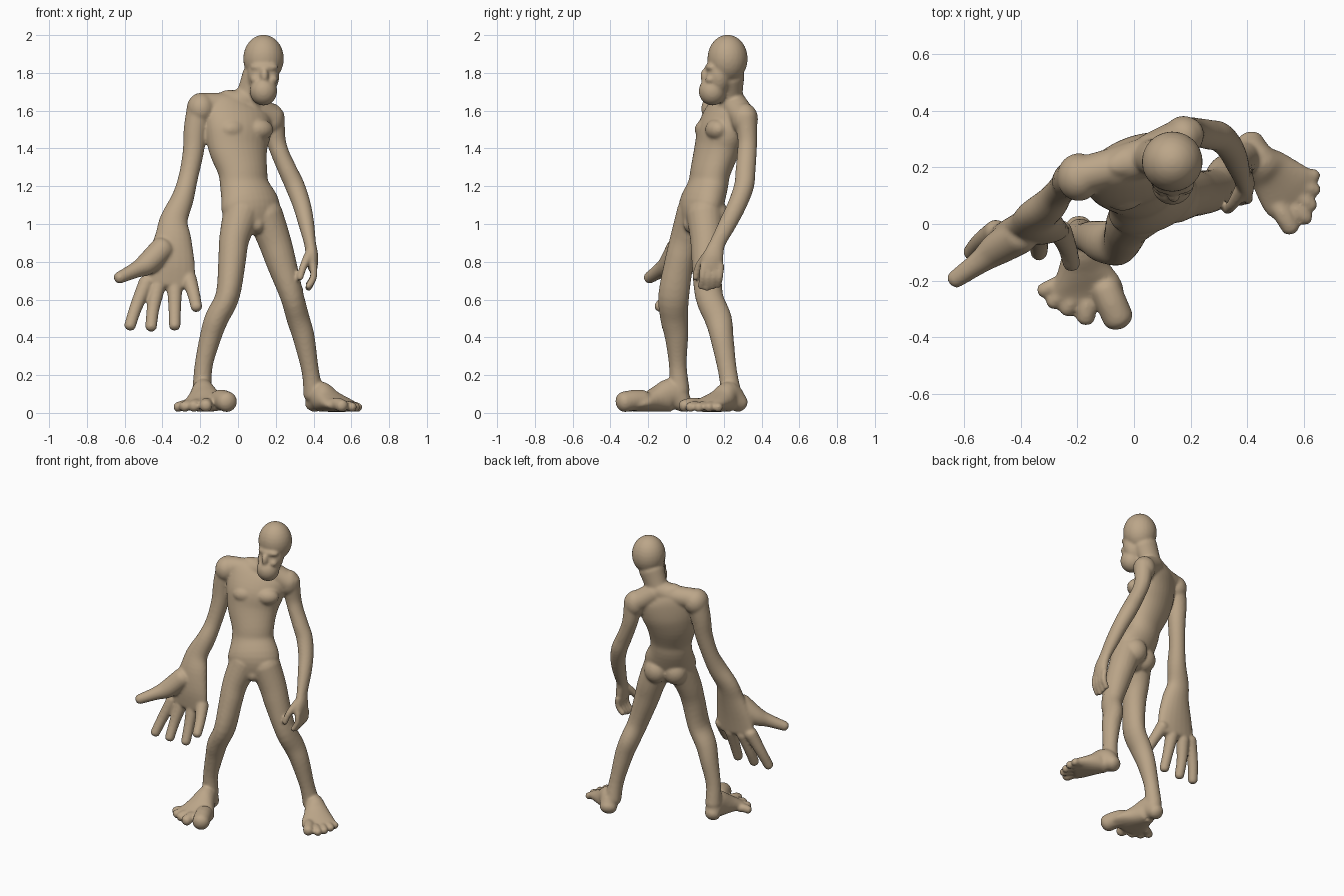
import bpy, bmesh, math
from mathutils import Vector, Matrix

bm = bmesh.new()


def tube(pts, u=(1, 0, 0), sub=4, n=20):
    """Loft ellipses (x, y, z, half width along u[, half depth]) with rounded ends."""
    pts = [p if len(p) == 5 else (*p, p[3]) for p in pts]
    u = Vector(u)
    rings = []
    ext = [pts[0]] + pts + [pts[-1]]
    for i in range(1, len(pts)):
        p0, p1, p2, p3 = ext[i - 1:i + 3]
        for k in range(sub + (i == len(pts) - 1)):
            t = k / sub
            rings.append([0.5 * (2 * b + (c - a) * t + (2 * a - 5 * b + 4 * c - d) * t * t
                                 + (3 * b - a - 3 * c + d) * t ** 3)
                          for a, b, c, d in zip(p0, p1, p2, p3)])
    frames = []
    for i, r in enumerate(rings):
        t = (Vector(rings[min(i + 1, len(rings) - 1)][:3]) - Vector(rings[max(i - 1, 0)][:3])).normalized()
        frames.append((Vector(r[:3]), r[3], r[4], t))

    def cap(f, sign):
        c, a, b, t = f
        out = []
        for k in range(1, 5):
            g = math.radians(21 * k)
            out.append((c + t * sign * 0.8 * min(a, b) * math.sin(g), a * math.cos(g), b * math.cos(g), t))
        return out
    frames = cap(frames[0], -1)[::-1] + frames + cap(frames[-1], 1)
    loops = []
    for c, a, b, t in frames:
        e1 = (u - t * u.dot(t)).normalized()
        e2 = t.cross(e1)
        loops.append([bm.verts.new(c + e1 * a * math.cos(2 * math.pi * j / n) + e2 * b * math.sin(2 * math.pi * j / n))
                      for j in range(n)])
    for l0, l1 in zip(loops, loops[1:]):
        for j in range(n):
            bm.faces.new((l0[j], l0[(j + 1) % n], l1[(j + 1) % n], l1[j]))
    bm.faces.new(loops[0][::-1])
    bm.faces.new(loops[-1])


def ball(x, y, z, rx, ry=None, rz=None, tilt=0):
    """Ellipsoid, optionally turned about z."""
    m = (Matrix.Translation((x, y, z)) @ Matrix.Rotation(tilt, 4, 'Z')
         @ Matrix.Diagonal((rx, ry or rx, rz or rx, 1)))
    bmesh.ops.create_uvsphere(bm, u_segments=24, v_segments=14, radius=1, matrix=m)


YAW = math.radians(24)
SIDE = (math.cos(YAW), math.sin(YAW), 0)

# torso, turned slightly to the left
tube([(0.07, 0.065, 1.01, 0.15, 0.085), (0.065, 0.08, 1.1, 0.165, 0.105), (0.035, 0.115, 1.2, 0.136, 0.1),
      (0.025, 0.13, 1.28, 0.136, 0.1), (0.0, 0.165, 1.4, 0.165, 0.11), (0.0, 0.19, 1.5, 0.185, 0.115),
      (0.0, 0.22, 1.6, 0.18, 0.09), (0.01, 0.235, 1.65, 0.12, 0.06)], SIDE, n=32)
# chest muscles, buttocks, crotch
ball(-0.025, 0.105, 1.5, 0.075, 0.055, 0.055, YAW)
ball(0.115, 0.16, 1.5, 0.075, 0.055, 0.055, YAW)
ball(0.01, 0.105, 1.04, 0.08, 0.075, 0.085)
ball(0.12, 0.155, 1.04, 0.08, 0.075, 0.085)
ball(0.1, 0.035, 1.0, 0.045, 0.05, 0.05)
# shoulders and neck
ball(-0.195, 0.165, 1.61, 0.077, 0.085, 0.085)
ball(0.175, 0.31, 1.555, 0.07, 0.072, 0.085)
tube([(0.04, 0.235, 1.655, 0.07), (-0.06, 0.205, 1.63, 0.068), (-0.17, 0.175, 1.63, 0.066)], (0, 1, 0))
tube([(0.06, 0.25, 1.64, 0.07), (0.13, 0.285, 1.59, 0.07), (0.18, 0.31, 1.56, 0.07)], (0, 1, 0))
tube([(0.04, 0.235, 1.6, 0.09, 0.075), (0.065, 0.235, 1.68, 0.075, 0.065), (0.105, 0.23, 1.78, 0.085, 0.08)])

# head: skull, face, muzzle, brow, cheeks, nose
ball(0.135, 0.22, 1.875, 0.108, 0.107, 0.127)
ball(0.135, 0.175, 1.79, 0.085, 0.07, 0.11)
ball(0.135, 0.14, 1.703, 0.073, 0.073, 0.076)
ball(0.14, 0.135, 1.83, 0.075, 0.034, 0.024)
ball(0.14, 0.1, 1.785, 0.022, 0.024, 0.04)
for s in (-1, 1):
    ball(0.138 + 0.045 * s, 0.13, 1.765, 0.028, 0.028, 0.024)

# right arm and its huge open hand
tube([(-0.2, 0.165, 1.62, 0.07), (-0.225, 0.155, 1.5, 0.063), (-0.237, 0.14, 1.38, 0.056),
      (-0.265, 0.11, 1.24, 0.052), (-0.295, 0.07, 1.13, 0.06), (-0.34, 0.03, 1.02, 0.075, 0.058),
      (-0.345, 0.0, 0.92, 0.1, 0.06), (-0.357, -0.02, 0.8, 0.13, 0.055), (-0.368, -0.025, 0.69, 0.143, 0.042)])
for base, mid, tip in (((-0.485, 0.69), (-0.54, 0.56), (-0.572, 0.46)),
                       ((-0.425, 0.67), (-0.45, 0.55), (-0.46, 0.455)),
                       ((-0.335, 0.67), (-0.335, 0.56), (-0.335, 0.46)),
                       ((-0.26, 0.71), (-0.235, 0.63), (-0.22, 0.56))):
    bend = -0.14 if base[0] > -0.3 else -0.1
    tube([(base[0], -0.025, base[1], 0.042), (mid[0], (bend - 0.025) / 2, mid[1], 0.034), (tip[0], bend, tip[1], 0.031)])
tube([(-0.4, -0.04, 0.87, 0.065), (-0.48, -0.085, 0.79, 0.06), (-0.545, -0.135, 0.755, 0.042),
      (-0.63, -0.195, 0.715, 0.032)], (0, 1, 0))

# left arm and its small hanging hand
tube([(0.185, 0.315, 1.57, 0.062), (0.2, 0.325, 1.45, 0.052), (0.225, 0.322, 1.37, 0.048, 0.052),
      (0.265, 0.315, 1.28, 0.05, 0.053), (0.302, 0.307, 1.2, 0.052, 0.053), (0.338, 0.27, 1.1, 0.048, 0.05),
      (0.362, 0.22, 1.0, 0.042, 0.047), (0.381, 0.168, 0.9, 0.032, 0.042), (0.392, 0.145, 0.83, 0.033, 0.055),
      (0.395, 0.132, 0.77, 0.027, 0.06)])
for k in range(4):
    y = 0.088 + 0.03 * k
    tube([(0.398, y + 0.005, 0.78, 0.02), (0.4, y, 0.72, 0.019), (0.372, y - 0.008, 0.66 + 0.008 * abs(k - 1), 0.018)])
tube([(0.38, 0.12, 0.84, 0.028), (0.348, 0.07, 0.78, 0.021), (0.328, 0.05, 0.715, 0.018)])

# legs
tube([(0.02, 0.05, 1.06, 0.1), (-0.02, 0.0, 0.92, 0.08, 0.085), (-0.032, -0.035, 0.8, 0.073, 0.078),
      (-0.055, -0.065, 0.62, 0.064, 0.082), (-0.113, -0.062, 0.5, 0.063, 0.074), (-0.146, -0.05, 0.4, 0.057, 0.062),
      (-0.182, -0.043, 0.25, 0.048, 0.047), (-0.19, -0.035, 0.12, 0.052, 0.055)])
tube([(0.14, 0.1, 1.05, 0.098), (0.19, 0.11, 0.92, 0.088), (0.228, 0.11, 0.8, 0.08, 0.08),
      (0.285, 0.122, 0.62, 0.063, 0.074), (0.318, 0.17, 0.5, 0.061, 0.072), (0.348, 0.19, 0.4, 0.058, 0.062),
      (0.383, 0.22, 0.22, 0.046, 0.05), (0.4, 0.24, 0.1, 0.055, 0.055)])

# feet
tube([(-0.195, -0.015, 0.052, 0.05, 0.05), (-0.187, -0.07, 0.093, 0.06, 0.09), (-0.178, -0.15, 0.073, 0.09, 0.07),
      (-0.168, -0.22, 0.051, 0.128, 0.047), (-0.165, -0.265, 0.04, 0.13, 0.034)])
tube([(0.405, 0.282, 0.05, 0.055, 0.048), (0.435, 0.23, 0.085, 0.062, 0.082), (0.485, 0.18, 0.063, 0.085, 0.06),
      (0.54, 0.12, 0.044, 0.11, 0.04), (0.565, 0.095, 0.035, 0.108, 0.031)], (0.7, 0.7, 0))

# toes: start, end, radius
for (x0, y0), (x1, y1), r in (((-0.1, -0.23), (-0.058, -0.328), 0.055), ((-0.165, -0.27), (-0.17, -0.33), 0.034),
                              ((-0.215, -0.26), (-0.235, -0.3), 0.031), ((-0.25, -0.24), (-0.285, -0.275), 0.029),
                              ((-0.27, -0.21), (-0.32, -0.235), 0.027),
                              ((0.51, 0.06), (0.552, -0.01), 0.034), ((0.56, 0.06), (0.607, 0.02), 0.026),
                              ((0.58, 0.1), (0.625, 0.065), 0.025), ((0.59, 0.14), (0.637, 0.12), 0.025),
                              ((0.59, 0.175), (0.637, 0.17), 0.024)):
    tube([(x0, y0, r + 0.012, r), ((x0 + x1) / 2, (y0 + y1) / 2, r + 0.012, r), (x1, y1, r + 0.003, r)], (0.3, 0.2, 1))

# fuse all parts into one smooth skin
bmesh.ops.recalc_face_normals(bm, faces=bm.faces)
me = bpy.data.meshes.new("figure_body")
bm.to_mesh(me)
bm.free()
body = bpy.data.objects.new("figure_body", me)
bpy.context.collection.objects.link(body)
clay = bpy.data.materials.new("sandy clay")
clay.diffuse_color = (0.50, 0.38, 0.25, 1)
me.materials.append(clay)
rm = body.modifiers.new("fuse", 'REMESH')
rm.mode = 'VOXEL'
rm.voxel_size = 0.008
rm.use_smooth_shade = True
sm = body.modifiers.new("soften", 'SMOOTH')
sm.factor = 0.5
sm.iterations = 8
